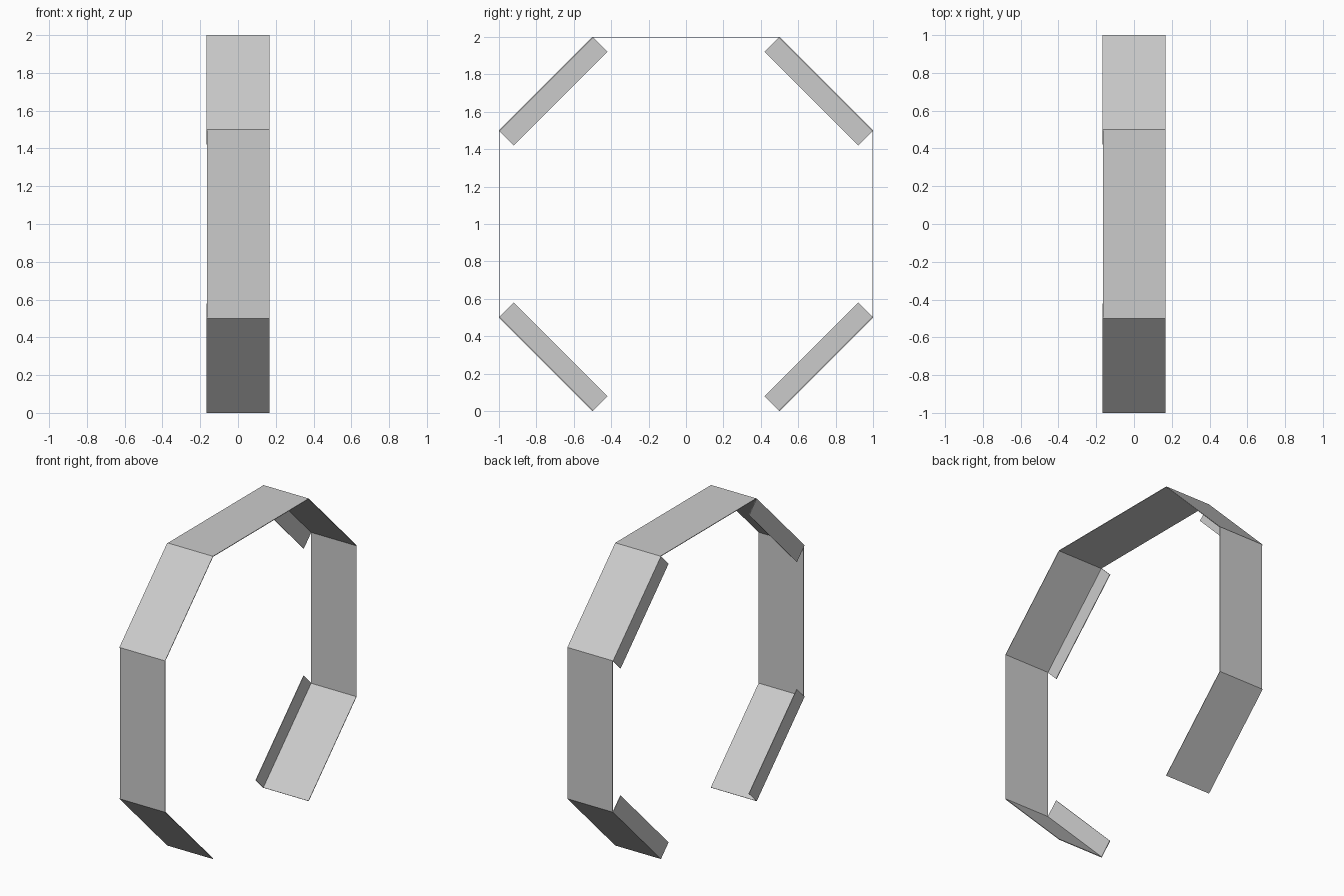
import bpy
import bmesh
from mathutils import Vector

cube = bpy.data.objects.get("Cube")
if cube:
    bpy.data.objects.remove(cube, do_unlink=True)

HALF = 0.167    # half width of the band
SHEET = 0.004   # sheet thickness
LIP = 0.113     # depth of the side lips

grey = bpy.data.materials.new("light_grey")
grey.use_nodes = True
colour = (0.6, 0.6, 0.6, 1)
grey.diffuse_color = colour
grey.node_tree.nodes["Principled BSDF"].inputs["Base Color"].default_value = colour


def extrude_profile(name, profile, x0, x1):
    """Solid from a closed (y, z) profile stretched from x0 to x1."""
    bm = bmesh.new()
    face = bm.faces.new([bm.verts.new((x0, y, z)) for y, z in profile])
    result = bmesh.ops.extrude_face_region(bm, geom=[face])
    moved = [v for v in result["geom"] if isinstance(v, bmesh.types.BMVert)]
    bmesh.ops.translate(bm, verts=moved, vec=(x1 - x0, 0, 0))
    bmesh.ops.recalc_face_normals(bm, faces=bm.faces)
    mesh = bpy.data.meshes.new(name)
    bm.to_mesh(mesh)
    bm.free()
    mesh.materials.append(grey)
    obj = bpy.data.objects.new(name, mesh)
    bpy.context.collection.objects.link(obj)


def strip(a, b, depth):
    """Rectangle profile on edge a-b, reaching inward by depth."""
    a, b = Vector(a), Vector(b)
    d = (b - a).normalized()
    inward = Vector((d.y, -d.x)) * depth
    return [a, b, b + inward, a + inward]


# Eight-sided outline, open at the bottom
outline = [(-0.5, 0), (-1, 0.5), (-1, 1.5), (-0.5, 2),
           (0.5, 2), (1, 1.5), (1, 0.5), (0.5, 0)]
names = ["front_lower", "front", "front_upper", "top",
         "back_upper", "back", "back_lower"]

for i, name in enumerate(names):
    a, b = outline[i], outline[i + 1]
    slanted = i % 2 == 0
    # Straight panels stop short of the lip sheet
    x0 = -HALF if slanted else -HALF + SHEET
    extrude_profile(name + "_panel", strip(a, b, SHEET), x0, HALF)
    # Folded lip along one side of each slanted panel
    if slanted:
        extrude_profile(name + "_lip", strip(a, b, LIP), -HALF, -HALF + SHEET)
